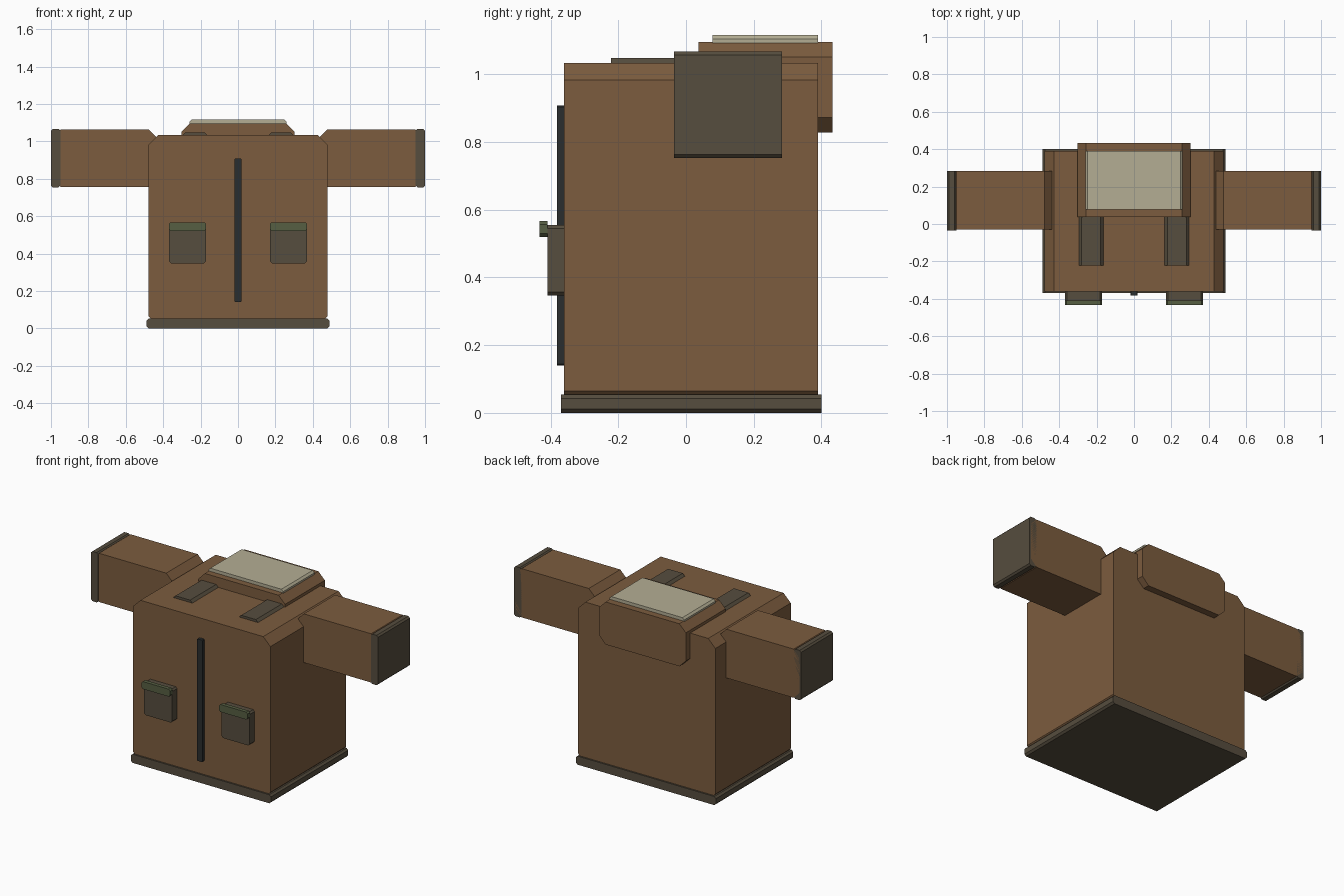
import bpy, bmesh

if "Cube" in bpy.data.objects:
    bpy.data.objects.remove(bpy.data.objects["Cube"])


def material(name, r, g, b):
    # 8-bit sRGB to linear
    m = bpy.data.materials.new(name)
    m.diffuse_color = [(c / 255 / 12.92 if c < 11 else ((c / 255 + 0.055) / 1.055) ** 2.4)
                       for c in (r, g, b)] + [1.0]
    m.use_nodes = True
    m.node_tree.nodes["Principled BSDF"].inputs["Base Color"].default_value = m.diffuse_color
    return m


BROWN = material("brown_cloth", 124, 92, 62)
TRIM = material("dark_trim", 86, 77, 62)
GREEN = material("green_flap", 86, 94, 66)
LINING = material("pale_lining", 180, 174, 148)
BLACK = material("zip_black", 42, 45, 46)


def block(name, x, y, z, cut, mat):
    """Box spanning the given ranges, its four front-to-back edges chamfered by cut."""
    (x0, x1), (y0, y1), (z0, z1) = x, y, z
    c = cut
    profile = [(x0 + c, z0), (x1 - c, z0), (x1, z0 + c), (x1, z1 - c),
               (x1 - c, z1), (x0 + c, z1), (x0, z1 - c), (x0, z0 + c)]
    bm = bmesh.new()
    face = bm.faces.new([bm.verts.new((px, y0, pz)) for px, pz in profile])
    ext = bmesh.ops.extrude_face_region(bm, geom=[face])
    moved = [v for v in ext["geom"] if isinstance(v, bmesh.types.BMVert)]
    bmesh.ops.translate(bm, verts=moved, vec=(0, y1 - y0, 0))
    bmesh.ops.recalc_face_normals(bm, faces=bm.faces)
    mesh = bpy.data.meshes.new(name)
    bm.to_mesh(mesh)
    bm.free()
    mesh.materials.append(mat)
    obj = bpy.data.objects.new(name, mesh)
    bpy.context.collection.objects.link(obj)


def pair(name, x, y, z, cut, mat):
    """The same block on both sides of the jacket."""
    block(name + "_right", x, y, z, cut, mat)
    block(name + "_left", (-x[1], -x[0]), y, z, cut, mat)


# Body and hem band
block("body", (-0.478, 0.478), (-0.36, 0.39), (0.015, 1.033), 0.05, BROWN)
block("hem", (-0.488, 0.488), (-0.37, 0.40), (0.0, 0.054), 0.011, TRIM)

# Collar and its pale lining
block("collar", (-0.302, 0.302), (0.037, 0.433), (0.828, 1.096), 0.045, BROWN)
block("collar_lining", (-0.26, 0.26), (0.078, 0.39), (1.078, 1.116), 0.012, LINING)

# Sleeves and cuffs
pair("sleeve", (0.437, 0.99), (-0.03, 0.283), (0.757, 1.064), 0.042, BROWN)
pair("cuff", (0.95, 1.0), (-0.035, 0.283), (0.753, 1.067), 0.01, TRIM)

# Shoulder tabs
pair("shoulder_tab", (0.163, 0.295), (-0.222, 0.10), (1.013, 1.048), 0.015, TRIM)

# Front zip, pockets and pocket flaps
block("zip", (-0.019, 0.019), (-0.381, -0.36), (0.14, 0.908), 0.004, BLACK)
pair("pocket", (0.172, 0.368), (-0.409, -0.36), (0.347, 0.555), 0.01, TRIM)
pair("pocket_flap", (0.17, 0.37), (-0.433, -0.409), (0.52, 0.567), 0.01, GREEN)
